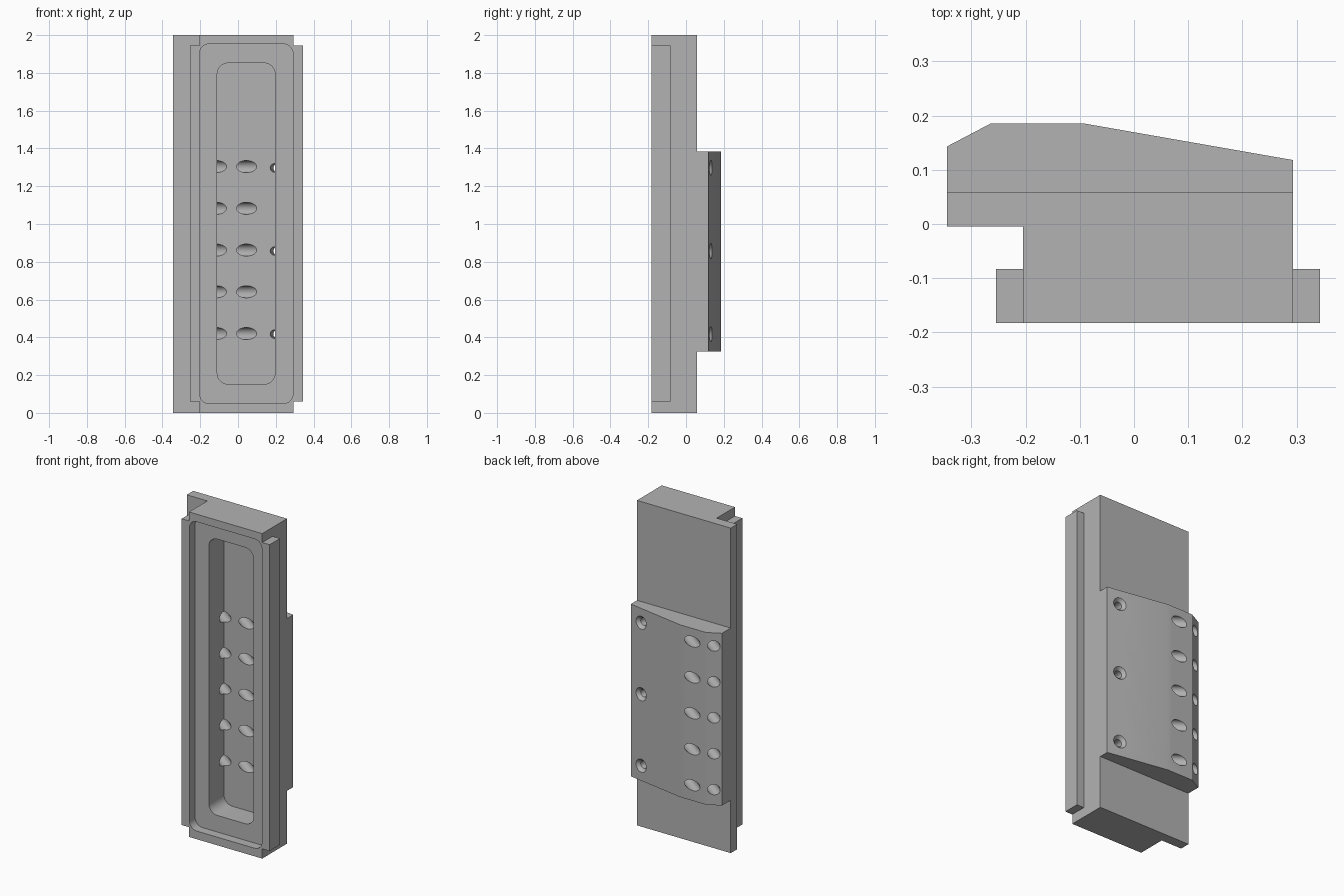
import bpy, bmesh, math
from mathutils import Vector, Matrix

cube = bpy.data.objects.get("Cube")
if cube:
    bpy.data.objects.remove(cube, do_unlink=True)

grey = bpy.data.materials.new("plain_grey")
grey.use_nodes = True
tone = (0.45, 0.45, 0.45, 1)
grey.diffuse_color = tone
grey.node_tree.nodes["Principled BSDF"].inputs["Base Color"].default_value = tone


def add_object(name, bm):
    bmesh.ops.recalc_face_normals(bm, faces=bm.faces)
    mesh = bpy.data.meshes.new(name)
    bm.to_mesh(mesh)
    bm.free()
    mesh.materials.append(grey)
    obj = bpy.data.objects.new(name, mesh)
    bpy.context.collection.objects.link(obj)
    return obj


def prism(name, points, low, high, along="z"):
    """Extrude a flat outline along z (xy outline) or y (xz outline)."""
    bm = bmesh.new()
    place = (lambda a, b, h: (a, b, h)) if along == "z" else (lambda a, b, h: (a, h, b))
    face = bm.faces.new([bm.verts.new(place(a, b, low)) for a, b in points])
    moved = bmesh.ops.extrude_face_region(bm, geom=[face])["geom"]
    bmesh.ops.translate(bm, vec=place(0, 0, high - low),
                        verts=[v for v in moved if isinstance(v, bmesh.types.BMVert)])
    return add_object(name, bm)


def rectangle(x0, x1, y0, y1):
    return [(x0, y0), (x1, y0), (x1, y1), (x0, y1)]


def rounded(x0, x1, z0, z1, r, steps=8):
    corners = [(x1 - r, z1 - r), (x0 + r, z1 - r), (x0 + r, z0 + r), (x1 - r, z0 + r)]
    return [(cx + r * math.cos(a), cz + r * math.sin(a))
            for q, (cx, cz) in enumerate(corners)
            for a in [math.pi / 2 * (q + s / steps) for s in range(steps + 1)]]


def drill(name, x, y, z, tilt, start, end, r_start, r_end):
    """Cone or cylinder on a line through (x, y, z), leaning from +y towards +x by tilt."""
    axis = Vector((math.sin(tilt), math.cos(tilt), 0))
    mid = Vector((x, y, z)) + axis * (start + end) / 2
    bm = bmesh.new()
    bmesh.ops.create_cone(bm, cap_ends=True, segments=32, radius1=r_start, radius2=r_end,
                          depth=end - start,
                          matrix=Matrix.Translation(mid) @ axis.to_track_quat("Z", "Y").to_matrix().to_4x4())
    return add_object(name, bm)


def combine(target, tool, operation):
    mod = target.modifiers.new(operation.lower(), "BOOLEAN")
    mod.operation = operation
    mod.solver = "EXACT"
    mod.object = tool
    tool.hide_render = True
    bpy.context.view_layer.objects.active = target
    bpy.ops.object.modifier_apply(modifier=mod.name)
    bpy.data.objects.remove(tool, do_unlink=True)


# Main body with its side flange
left, right, front, back = -0.205, 0.293, -0.183, 0.058
body = prism("housing", [(left, front), (right, front), (right, back), (-0.345, back),
                         (-0.345, -0.005), (left, -0.005)], 0, 2)

# Raised angled pad on the back
pad = prism("back_pad", [(-0.345, 0.03), (right, 0.03), (right, 0.118), (-0.09, 0.185),
                         (-0.265, 0.185), (-0.345, 0.143)], 0.325, 1.385)
combine(body, pad, "UNION")

# Guide rails down both sides
for x0, x1 in ((-0.255, left + 0.02), (right - 0.02, 0.343)):
    combine(body, prism("rail", rectangle(x0, x1, front, -0.083), 0.06, 1.945), "UNION")

# Stepped front pocket
combine(body, prism("shallow_pocket", rounded(-0.203, 0.291, 0.05, 1.953, 0.05),
                    -0.3, -0.127, "y"), "DIFFERENCE")
combine(body, prism("deep_pocket", rounded(-0.11, 0.196, 0.152, 1.852, 0.058),
                    -0.25, 0.02, "y"), "DIFFERENCE")

# Two columns of steeply slanted holes
slant = -math.radians(53)
for row in range(5):
    z = 0.42 + row * 0.221
    for x, y, end in ((-0.173, 0.185, 0.1), (-0.305, 0.164, 0.1)):
        combine(body, drill("slant_hole", x, y, z, slant, -0.36, end, 0.032, 0.032), "DIFFERENCE")

# Countersunk screw holes square to the sloping face
lean = math.atan2(0.067, 0.383)
for z in (0.417, 0.857, 1.297):
    combine(body, drill("screw_hole", 0.213, 0.132, z, lean, -0.135, 0.05, 0.0225, 0.0225), "DIFFERENCE")
    combine(body, drill("countersink", 0.213, 0.132, z, lean, -0.022, 0.022, 0.02, 0.06), "DIFFERENCE")

# Smooth hole walls and pocket corners, keep edges sharp
bpy.ops.object.select_all(action="DESELECT")
body.select_set(True)
bpy.context.view_layer.objects.active = body
bpy.ops.object.shade_smooth_by_angle(angle=math.radians(15))
